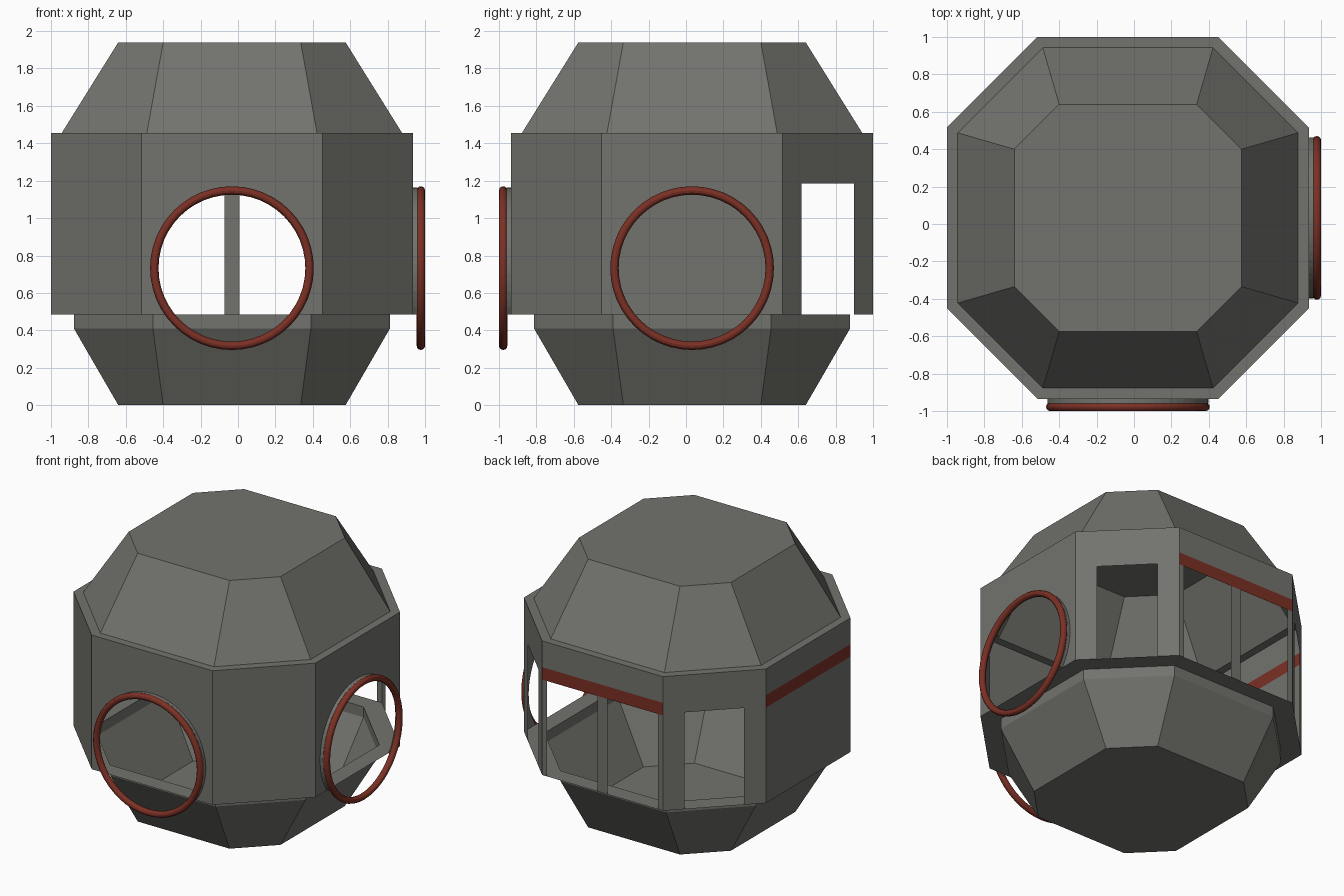
import bpy, bmesh, math
from mathutils import Vector, Matrix

if "Cube" in bpy.data.objects:
    bpy.data.objects.remove(bpy.data.objects["Cube"])

CX, CY = -0.0325, 0.0325          # centre of the eight-sided body
A = 0.9675                        # distance to the four wide walls
Z0, Z1 = 0.485, 1.455             # wall bottom and top
HW = A / 2                        # half width of a wide wall
HD = HW / math.sqrt(2)            # half width of a corner wall
AD = (A + HW) / math.sqrt(2)      # distance to the corner walls
RZ, RR = 0.7325, 0.43             # round window centre height and radius


def material(name, rgb):
    m = bpy.data.materials.new(name)
    m.diffuse_color = (*rgb, 1)
    m.use_nodes = True
    m.node_tree.nodes["Principled BSDF"].inputs["Base Color"].default_value = m.diffuse_color
    return m


GREY = material("warm_grey", (0.17, 0.17, 0.155))
RED = material("rust_red", (0.20, 0.030, 0.018))


def finish(bm, name, mats):
    me = bpy.data.meshes.new(name)
    bm.to_mesh(me)
    bm.free()
    for m in mats:
        me.materials.append(m)
    ob = bpy.data.objects.new(name, me)
    bpy.context.collection.objects.link(ob)
    return ob


def place(deg, dist, u, z):
    a = math.radians(deg)
    return Vector((CX + dist * math.cos(a) - u * math.sin(a),
                   CY + dist * math.sin(a) + u * math.cos(a), z))


def rect(u0, u1, z0, z1):
    return [(u0, z0), (u1, z0), (u1, z1), (u0, z1)]


def panel(name, deg, dist, shapes):
    """Wall sheet from (outline, material index) shapes."""
    bm = bmesh.new()
    for pts, mi in shapes:
        f = bm.faces.new([bm.verts.new(place(deg, dist, u, z)) for u, z in pts])
        f.material_index = mi
    bmesh.ops.remove_doubles(bm, verts=bm.verts, dist=1e-5)
    bmesh.ops.triangulate(bm, faces=[f for f in bm.faces if len(f.verts) > 4])
    return finish(bm, name, [GREY, RED])


def octagon_loft(name, rings, cap_up):
    """Rings of (apothem, half side, z), last ring capped."""
    bm = bmesh.new()
    loops = []
    for a, h, z in rings:
        pts = [(a, -h), (a, h), (h, a), (-h, a), (-a, h), (-a, -h), (-h, -a), (h, -a)]
        loops.append([bm.verts.new((CX + x, CY + y, z)) for x, y in pts])
    for lo, hi in zip(loops, loops[1:]):
        for i in range(8):
            j = (i + 1) % 8
            q = [lo[i], lo[j], hi[j], hi[i]]
            bm.faces.new(q if cap_up else q[::-1])
    bm.faces.new(loops[-1] if cap_up else loops[-1][::-1])
    return finish(bm, name, [GREY])


# roof and lower bowl, each with a flat lip out to the walls
octagon_loft("roof", [(A, HW, Z1), (0.91, 0.455, Z1), (0.6075, 0.3675, 1.94)], True)
octagon_loft("lower_bowl", [(A, HW, Z0), (0.845, 0.4225, Z0),
                            (0.845, 0.4225, 0.41), (0.6075, 0.3675, 0)], False)

# front and right walls with round windows cut through the bottom edge
half = math.acos((Z0 - RZ) / RR)          # arc half angle measured from the top
arc = [(RR * math.sin(t), RZ + RR * math.cos(t))
       for t in (-half + 2 * half * i / 40 for i in range(41))]
outline = [(-HW, Z0)] + arc + [(HW, Z0), (HW, Z1), (-HW, Z1)]
for side, deg in (("front", -90), ("right", 0)):
    panel(side + "_wall", deg, A, [(outline, 0)])

    # shallow collar joining the wall and the ring
    bm = bmesh.new()
    for p, q in zip(arc, arc[1:]):
        bm.faces.new([bm.verts.new(place(deg, d, *c)) for d, c in
                      ((A, p), (A, q), (A + 0.025, q), (A + 0.025, p))])
    bmesh.ops.remove_doubles(bm, verts=bm.verts, dist=1e-5)
    finish(bm, side + "_window_collar", [GREY])

    # red ring
    rot = Matrix.Rotation(math.radians(deg), 4, 'Z') @ Matrix.Rotation(math.pi / 2, 4, 'Y')
    bpy.ops.mesh.primitive_torus_add(major_segments=48, minor_segments=12,
                                     major_radius=0.415, minor_radius=0.0225,
                                     location=place(deg, A + 0.0425, 0, RZ),
                                     rotation=rot.to_euler())
    ring = bpy.context.object
    ring.name = side + "_window_ring"
    ring.data.materials.append(RED)
    bpy.ops.object.shade_smooth_by_angle()

# back corner walls with doorways, plain front corner walls
D, DT = 0.198, 1.185
door = [(-HD, Z0), (-D, Z0), (-D, DT), (D, DT), (D, Z0), (HD, Z0), (HD, Z1), (-HD, Z1)]
for side, deg in (("right", 45), ("left", 135)):
    panel("back_" + side + "_door_wall", deg, AD, [(door, 0)])
for side, deg in (("right", -45), ("left", -135)):
    panel("front_" + side + "_corner_wall", deg, AD, [(rect(-HD, HD, Z0, Z1), 0)])

# red striped walls: closed on the left, open with a mullion at the back
S0, S1 = 1.175, 1.265
stripe = [(rect(-HW, HW, S0, S1), 1), (rect(-HW, HW, S1, Z1), 0)]
panel("left_wall", 180, A, stripe + [(rect(-HW, HW, Z0, S0), 0)])
posts = [(rect(u0, u1, Z0, S0), 0) for u0, u1 in
         ((-HW, -HW + 0.04), (-0.041, 0.041), (HW - 0.04, HW))]
panel("back_wall", 90, A, stripe + posts)
